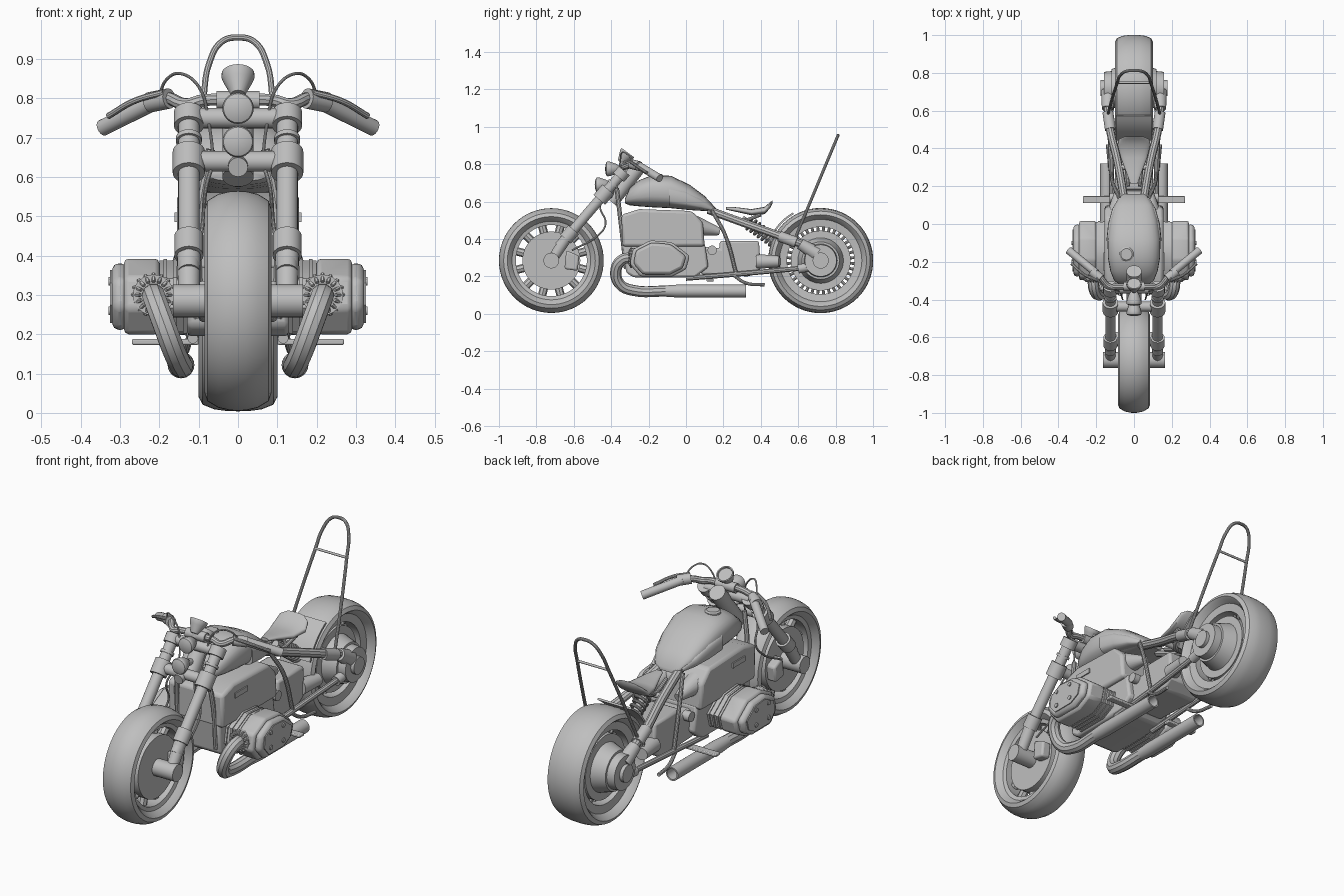
import bpy, bmesh, math
from mathutils import Vector

default = bpy.data.objects.get("Cube")
if default:
    bpy.data.objects.remove(default)

grey = bpy.data.materials.new("plain_grey")
grey.use_nodes = True
colour = (.52, .52, .52, 1)
grey.diffuse_color = colour
grey.node_tree.nodes["Principled BSDF"].inputs["Base Color"].default_value = colour


def finish(name, mesh, mirror=False, bevel=0, angle=35):
    """Link a mesh, shade it and add its modifiers."""
    obj = bpy.data.objects.new(name, mesh)
    bpy.context.collection.objects.link(obj)
    mesh.materials.clear()
    mesh.materials.append(grey)
    for poly in mesh.polygons:
        poly.use_smooth = True
        poly.material_index = 0
    if bevel:
        mod = obj.modifiers.new("soft_edges", "BEVEL")
        mod.width = bevel
        mod.segments = 2
    if mirror:
        obj.modifiers.new("mirror", "MIRROR").use_clip = False
    mesh.set_sharp_from_angle(angle=math.radians(angle))
    return obj


def from_bmesh(name, bm, **options):
    bmesh.ops.remove_doubles(bm, verts=bm.verts, dist=.0001)
    bmesh.ops.recalc_face_normals(bm, faces=bm.faces)
    mesh = bpy.data.meshes.new(name)
    bm.to_mesh(mesh)
    bm.free()
    return finish(name, mesh, **options)


def lathe(name, profile, origin, axis, closed=False, seg=24, **options):
    """Turn (distance, radius) points around an axis."""
    bm = bmesh.new()
    turn = Vector((0, 0, 1)).rotation_difference(Vector(axis))
    rings = []
    for i in range(seg):
        a = math.tau * i / seg
        rings.append([bm.verts.new(Vector(origin) + turn @ Vector(
            (r * math.cos(a), r * math.sin(a), t))) for t, r in profile])
    n = len(profile)
    for i in range(seg):
        p, q = rings[i], rings[(i + 1) % seg]
        for j in range(n if closed else n - 1):
            k = (j + 1) % n
            bm.faces.new((p[j], p[k], q[k], q[j]))
    return from_bmesh(name, bm, **options)


def rod(name, a, b, r, end=None, **options):
    axis = Vector(b) - Vector(a)
    length = axis.length
    profile = [(0, 0), (0, r), (length, end or r), (length, 0)]
    return lathe(name, profile, a, axis, **options)


def prism(name, outline, x0, x1, **options):
    """Extrude a (y, z) outline along x."""
    bm = bmesh.new()
    near = [bm.verts.new((x0, y, z)) for y, z in outline]
    far = [bm.verts.new((x1, y, z)) for y, z in outline]
    bm.faces.new(near)
    bm.faces.new(far)
    for i in range(len(near)):
        j = (i + 1) % len(near)
        bm.faces.new((near[i], near[j], far[j], far[i]))
    return from_bmesh(name, bm, **options)


def loft(name, sections, power=.75, seg=28):
    """Skin rounded sections given as (y, bottom, top, half width)."""
    bm = bmesh.new()
    rings = []
    for y, low, high, w in sections:
        ring = []
        for i in range(seg):
            c, s = math.cos(math.tau * i / seg), math.sin(math.tau * i / seg)
            x = w * math.copysign(abs(c) ** power, c)
            z = math.copysign(abs(s) ** power, s) * (high - low) / 2
            ring.append(bm.verts.new((x, y, z + (high + low) / 2)))
        rings.append(ring)
    for p, q in zip(rings, rings[1:]):
        for i in range(seg):
            j = (i + 1) % seg
            bm.faces.new((p[i], p[j], q[j], q[i]))
    bm.faces.new(rings[0])
    bm.faces.new(rings[-1])
    return from_bmesh(name, bm, angle=45)


def tube(name, points, r, mirror=True, res=6):
    """Sweep a round tube through the points."""
    curve = bpy.data.curves.new(name, "CURVE")
    curve.dimensions = "3D"
    curve.bevel_depth = r
    curve.bevel_resolution = 3
    curve.resolution_u = res
    curve.use_fill_caps = True
    spline = curve.splines.new("BEZIER")
    spline.bezier_points.add(len(points) - 1)
    for bp, p in zip(spline.bezier_points, points):
        bp.co = p
        bp.handle_left_type = bp.handle_right_type = "AUTO"
    temp = bpy.data.objects.new(name + "_path", curve)
    bpy.context.collection.objects.link(temp)
    graph = bpy.context.evaluated_depsgraph_get()
    mesh = bpy.data.meshes.new_from_object(temp.evaluated_get(graph))
    bpy.data.objects.remove(temp)
    return finish(name, mesh, mirror)


def wheel(side, y, half, disc, count, gap):
    """Tyre with rim, disc and a ring of see-through slots."""
    hub = (0, y, .285)
    x_axis = (1, 0, 0)
    ring = half + [(-t, r) for t, r in reversed(half) if t > 0]
    lathe(side + "_tyre", ring, hub, x_axis, closed=True, seg=64)
    lathe(side + "_disc", [(-.05, 0), (-.05, disc), (.05, disc), (.05, 0)], hub, x_axis, seg=48)
    for i in range(count):
        a = math.tau * (i + .5) / count
        d = Vector((0, math.cos(a), math.sin(a)))
        rod(side + "_spoke", Vector(hub) + d * (disc - .01),
            Vector(hub) + d * (disc + gap + .015), math.pi * disc / count * .55, seg=8)


# Wheels
wheel("front", -.72, [(0, .19), (.05, .19), (.055, .21), (.075, .225), (.085, .235),
                      (.078, .255), (.05, .272), (.02, .279), (0, .28)], .155, 12, .035)
wheel("rear", .72, [(0, .18), (.06, .18), (.065, .22), (.09, .235), (.1, .245),
                    (.09, .264), (.06, .276), (.03, .28), (0, .281)], .16, 36, .02)
rod("front_axle_block", (.05, -.72, .285), (.165, -.72, .285), .042, mirror=True)
prism("front_caliper", [(-.65, .24), (-.58, .23), (-.57, .31), (-.64, .34)], .05, .1, mirror=True, bevel=.01)
rod("rear_drive_housing", (.04, .72, .285), (.12, .72, .285), .125, .1, mirror=True, seg=36)
rod("rear_hub", (.11, .72, .285), (.16, .72, .285), .09, .085, mirror=True, seg=32)
rod("rear_hub_cap", (.15, .72, .285), (.178, .72, .285), .043, mirror=True)


# Front fork
def fork(z, x=.125):
    return (x, -.3 - (.8 - z) * .86, z)


for name, low, high, r in (("fork_tube", .36, .76, .027), ("fork_boot", .4, .45, .037),
                           ("fork_lower_clamp", .61, .665, .041), ("fork_ring", .69, .7, .033),
                           ("fork_upper_clamp", .73, .765, .038)):
    rod(name, fork(low), fork(high), r, mirror=True)
rod("fork_foot", (.125, -.715, .29), fork(.4), .027, .03, mirror=True)
for z in (.64, .75):
    rod("fork_bridge", fork(z, -.125), fork(z), .026)
rod("steering_neck", (0, -.4, .6), (0, -.25, .79), .04)
rod("neck_badge", (0, -.48, .625), (0, -.43, .635), .025)

# Lamps and gauge
for y, z in ((-.425, .775), (-.48, .69)):
    lathe("head_lamp", [(-.008, 0), (-.005, .025), (0, .037), (.006, .04), (.02, .038), (.05, .028),
                        (.075, .012), (.08, 0)], (0, y, z), (0, 1, 0))
    rod("lamp_mount", (0, y + .05, z), (0, y + .13, z - .02), .016)
lathe("gauge", [(-.05, 0), (-.05, .018), (-.01, .036), (.005, .042), (.015, .042), (.015, .036), (.008, .034),
                (.008, 0)], (0, -.32, .85), (0, .6, .8))
rod("gauge_stem", (0, -.34, .79), (0, -.33, .83), .018)

# Handlebars
tube("handlebar", [(0, -.33, .795), (.09, -.33, .795), (.13, -.33, .785), (.18, -.28, .8), (.23, -.235, .785)], .016)
rod("bar_clamp", (-.055, -.33, .795), (.055, -.33, .795), .024)
rod("grip", (.2, -.26, .797), (.345, -.14, .725), .021, mirror=True)
rod("bar_control", (.175, -.29, .8), (.225, -.25, .79), .026, mirror=True)
tube("lever", [(.19, -.3, .815), (.26, -.27, .795), (.33, -.21, .755)], .008)
tube("bar_cable", [(.2, -.28, .81), (.18, -.31, .85), (.145, -.34, .863), (.1, -.35, .83), (.075, -.36, .74),
                   (.06, -.4, .62)], .004)
tube("brake_hose", [(.06, -.43, .64), (.08, -.46, .58), (.09, -.43, .48), (.1, -.47, .42), (.11, -.61, .34)], .005)

# Tank and seat
loft("tank", [(-.325, .59, .62, .07), (-.3, .58, .675, .105), (-.25, .575, .715, .125), (-.18, .57, .742, .138),
              (-.08, .565, .738, .14), (.02, .555, .69, .125), (.1, .55, .63, .1), (.16, .545, .565, .06)])
loft("knee_pad", [(-.09, .575, .69, .146), (0, .565, .665, .137), (.08, .557, .62, .115), (.14, .55, .575, .08)], .5)
lathe("fuel_cap", [(0, .038), (.02, .038), (.026, .03), (.026, 0)], (-.04, -.16, .722), (0, 0, 1))
loft("seat", [(.215, .557, .572, .02), (.27, .545, .57, .04), (.35, .527, .56, .07), (.42, .533, .572, .088),
              (.45, .565, .597, .08), (.463, .59, .608, .05)])
tube("seat_rail", [(.03, .2, .53), (.04, .3, .5), (.05, .4, .53)], .01)

# Engine casing, gearbox and belly
prism("upper_casing", [(-.34, .36), (-.345, .53), (-.25, .56), (.03, .55), (.09, .49), (.1, .36)],
      -.155, .155, bevel=.015)
prism("lower_casing", [(-.32, .22), (-.34, .38), (.1, .38), (.12, .25), (.05, .195), (-.28, .195)],
      -.13, .13, bevel=.012)
prism("casing_plate", [(-.25, .485), (-.25, .51), (-.15, .51), (-.15, .485)], .15, .161, mirror=True)
rod("intake_duct", (.09, .05, .47), (.08, .18, .44), .055, .02, mirror=True)
prism("gearbox", [(.08, .21), (.08, .36), (.18, .35), (.18, .39), (.39, .39), (.4, .24), (.34, .2)],
      -.1, .1, bevel=.012)
rod("drive_joint", (.08, .38, .28), (.1, .5, .28), .04, .03, mirror=True)
rod("gearbox_knob", (.09, .14, .34), (.13, .14, .34), .025, mirror=True)

# Opposed cylinders
head = [(-.285, .345), (-.19, .393), (-.075, .383), (.02, .31), (0, .238), (-.075, .2), (-.245, .2), (-.3, .265)]


def scaled(k):
    return [(-.14 + (y + .14) * k, .295 + (z - .295) * k) for y, z in head]


prism("cylinder_barrel", scaled(.94), .1, .2, mirror=True)
for x in (.13, .155, .18):
    prism("cooling_fin", scaled(.98), x, x + .01, mirror=True)
prism("cylinder_head", head, .2, .29, mirror=True, bevel=.012)
prism("cylinder_cover", scaled(.88), .28, .32, mirror=True, bevel=.016)
prism("cover_plate", scaled(.7), .318, .325, mirror=True)
for y in (-.2, -.1):
    for z in (.26, .335):
        rod("cover_bolt", (.31, y, z), (.33, y, z), .011, mirror=True, seg=12)

# Exhausts
tube("exhaust_pipe", [(.215, -.27, .3), (.212, -.34, .29), (.19, -.375, .23), (.162, -.35, .155),
                      (.147, -.28, .125), (.145, -.1, .122)], .03)
lathe("muffler", [(0, .03), (.06, .034), (.43, .034), (.43, .027), (.37, .027), (.37, 0)],
      (.145, -.11, .122), (0, 1, 0), mirror=True)
for i in range(16):
    a = math.tau * i / 16
    c, s = math.cos(a), math.sin(a)
    rod("flange_rib", (.215 + c * .034, -.305, .3 + s * .034), (.215 + c * .054, -.29, .3 + s * .054),
        .005, mirror=True, seg=6)
rod("exhaust_flange", (.215, -.3, .3), (.215, -.23, .3), .052, mirror=True)
tube("exhaust_bracket", [(.12, .25, .21), (.13, .32, .165), (.14, .42, .155)], .009)

# Foot pegs
prism("foot_peg", [(.11, .173), (.11, .188), (.147, .188), (.147, .173)], .1, .27, mirror=True, bevel=.004)

# Frame and swing arm
tube("front_down_tube", [(.07, -.37, .67), (.1, -.35, .5), (.1, -.32, .24)], .012)
tube("rear_strut", [(.05, .12, .555), (.085, .32, .482), (.13, .52, .41), (.14, .64, .365)], .022)
rod("strut_collar", (.125, .5, .415), (.138, .59, .382), .029, mirror=True)
rod("strut_end", (.14, .61, .375), (.135, .7, .32), .03, .04, mirror=True)
tube("lower_arm", [(.115, 0, .19), (.12, .3, .215), (.135, .68, .25)], .014)
rod("arm_joint", (.13, .6, .24), (.135, .68, .255), .024, mirror=True)
tube("side_tube", [(.08, .14, .55), (.11, .21, .42), (.12, .27, .21)], .01)
rod("cross_tube", (-.08, .3, .49), (.08, .3, .49), .014)

# Rear suspension spring
coil = []
for i in range(57):
    a = math.tau * i / 8
    coil.append((.032 * math.cos(a), .33 + .14 * i / 56 + .02 * math.sin(a),
                 .49 - .1 * i / 56 + .026 * math.sin(a)))
tube("shock_spring", coil, .007, mirror=False, res=3)
rod("shock_rod", (0, .3, .51), (0, .48, .383), .017)

# Rear mudguard
inner, outer = [], []
for i in range(9):
    a = math.radians(120 + 5 * i)
    for r, side in ((.287, inner), (.297, outer)):
        side.append((.72 + r * math.cos(a), .285 + r * math.sin(a)))
prism("mudguard", inner + outer[::-1], -.095, .095)


# Back hoop
def hoop(x, z):
    return (x, .59 + (z - .42) * .417, z)


tube("back_hoop", [hoop(x, z) for x, z in (
    (-.14, .38), (-.115, .6), (-.088, .8), (-.073, .89), (-.04, .945), (0, .955),
    (.04, .945), (.073, .89), (.088, .8), (.115, .6), (.14, .38))], .008, mirror=False)
rod("hoop_crossbar", hoop(-.088, .8), hoop(.088, .8), .006, seg=12)
